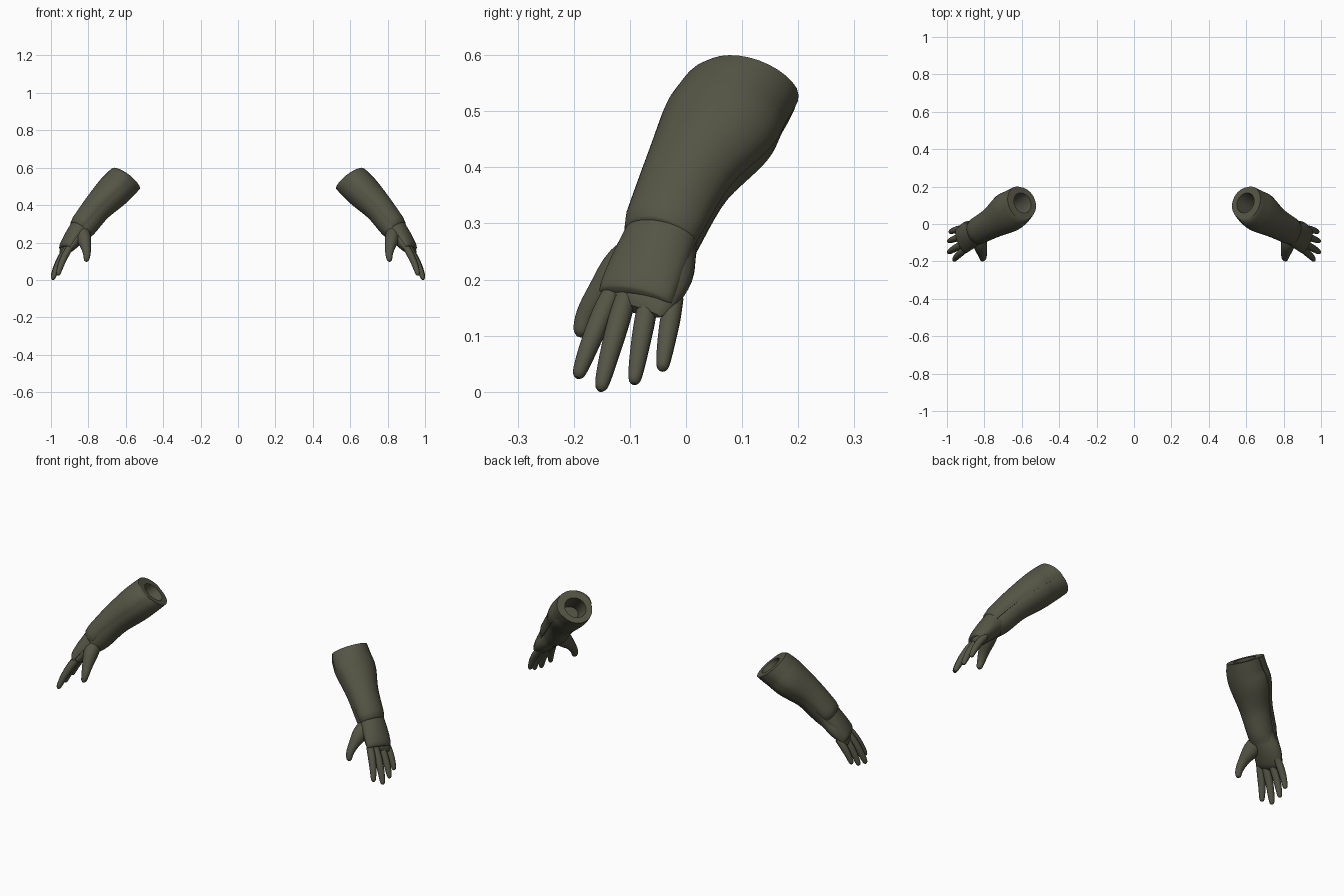
import bpy, bmesh, math
from mathutils import Vector

cube = bpy.data.objects.get("Cube")
if cube:
    bpy.data.objects.remove(cube)

olive = bpy.data.materials.new("dark olive")
olive.use_nodes = True
COLOUR = (0.09, 0.09, 0.06, 1)
olive.diffuse_color = COLOUR
olive.node_tree.nodes["Principled BSDF"].inputs["Base Color"].default_value = COLOUR

ACROSS = Vector((-0.36, -0.92, 0.14))   # from little finger towards index finger
MOUTH = Vector((0.57, -0.29, -0.77))    # direction into the sleeve opening


def spline(keys, steps):
    """Smooth list of (x, y, z, half width, half thickness) through the keys."""
    k = [Vector(p) for p in keys]
    k = [2 * k[0] - k[1]] + k + [2 * k[-1] - k[-2]]
    out = []
    for i in range(1, len(k) - 2):
        a, b, c, d = k[i - 1:i + 3]
        for s in range(steps):
            t = s / steps
            out.append(0.5 * (2 * b + (c - a) * t + (2 * a - 5 * b + 4 * c - d) * t * t
                              + (3 * b - a - 3 * c + d) * t ** 3))
    return out + [k[-2]]


def frames(stations, start=None):
    """Centre, across and outward axes, and half sizes at each station."""
    c = [Vector(s[:3]) for s in stations]
    out = []
    for i, s in enumerate(stations):
        d = (c[min(i + 1, len(c) - 1)] - c[max(i - 1, 0)]).normalized()
        if start and i < 4:
            d = start.lerp(d, i / 4).normalized()
        w = (ACROSS - d * ACROSS.dot(d)).normalized()
        out.append((c[i], w, w.cross(d), s[3], s[4]))
    return out


def point(frame, angle, grow=0.0):
    c, w, n, rw, rn = frame
    return c + w * math.sin(angle) * (rw + grow) + n * math.cos(angle) * (rn + grow)


def skin(name, rings, sharp=40):
    """Capped surface through equal rings, mirrored to the other arm."""
    bm = bmesh.new()
    rows = [[bm.verts.new(p) for p in ring] for ring in rings]
    for a, b in zip(rows, rows[1:]):
        for i in range(len(a)):
            j = (i + 1) % len(a)
            bm.faces.new((a[i], a[j], b[j], b[i]))
    bm.faces.new(rows[0][::-1])
    bm.faces.new(rows[-1])
    bmesh.ops.recalc_face_normals(bm, faces=bm.faces)
    mesh = bpy.data.meshes.new(name)
    bm.to_mesh(mesh)
    bm.free()
    mesh.materials.append(olive)
    obj = bpy.data.objects.new(name, mesh)
    bpy.context.collection.objects.link(obj)
    bpy.ops.object.select_all(action='DESELECT')
    obj.select_set(True)
    bpy.context.view_layer.objects.active = obj
    bpy.ops.object.shade_smooth_by_angle(angle=math.radians(sharp))
    obj.modifiers.new("other arm", 'MIRROR')


def tube(name, keys, steps=4, sides=20):
    turn = [2 * math.pi * i / sides for i in range(sides)]
    skin(name, [[point(f, a) for a in turn] for f in frames(spline(keys, steps))])


def plate(name, keys, spread, lift, start=None, steps=5, sides=18):
    """Raised curved guard over the outer face, with rounded borders."""
    rings = []
    stations = frames(spline(keys, steps), start)
    for k, f in enumerate(stations):
        half = math.radians(spread[0] + (spread[1] - spread[0]) * k / (len(stations) - 1))
        arc = [half * (2 * i / sides - 1) for i in range(sides + 1)]
        end = 0.4 if k == len(stations) - 1 else 1
        rings.append([point(f, a, lift * end * min(1, 0.3 + 3 * (1 - abs(a) / half))) for a in arc]
                     + [point(f, a, -0.016) for a in reversed(arc)])
    # tucked rounded lip at the lower end
    tip = stations[-1]
    step = (tip[0] - stations[-2][0]).normalized() * 0.004
    rings.append([p + step - (p - tip[0]) * 0.1 for p in rings[-1]])
    skin(name, rings, 50)


# Hollow sleeve: inside wall, rim, then the forearm narrowing into the wrist
forearm = [(0.596, 0.113, 0.538, 0.088, 0.088), (0.632, 0.084, 0.502, 0.099, 0.089),
           (0.675, 0.058, 0.459, 0.102, 0.087), (0.752, 0.006, 0.379, 0.078, 0.074)]
wrist = [(0.820, -0.034, 0.287, 0.065, 0.066), (0.850, -0.048, 0.245, 0.062, 0.052)]
turn = [2 * math.pi * i / 24 for i in range(24)]
outer = frames(spline(forearm + wrist, 5), MOUTH)
rim, deep = outer[0], outer[11]
inside = [[point(deep, a, -0.042) for a in turn], [point(rim, a, -0.032) for a in turn],
          [point(rim, a, -0.027) for a in turn]]
skin("sleeve", inside + [[point(f, a) for a in turn] for f in outer])

# Armoured outer layer of the forearm
plate("forearm_guard", forearm + [(0.844, -0.045, 0.270, 0.067, 0.060)], (100, 85), 0.009, MOUTH)

# Palm with a full heel, from inside the wrist to the webs between the fingers
hand = [(0.815, -0.026, 0.304, 0.056, 0.054), (0.846, -0.043, 0.258, 0.064, 0.053),
        (0.881, -0.057, 0.213, 0.073, 0.044), (0.909, -0.077, 0.174, 0.070, 0.032),
        (0.923, -0.088, 0.156, 0.063, 0.021), (0.930, -0.094, 0.147, 0.055, 0.010)]
tube("palm", hand)

# Guard over the back of the hand
back = [(0.838, -0.040, 0.276, 0.064, 0.054), (0.882, -0.066, 0.217, 0.070, 0.045),
        (0.918, -0.089, 0.166, 0.071, 0.033)]
plate("hand_guard", back, (85, 80), 0.006)


def finger(name, base, tip, r):
    a, b = Vector(base), Vector(tip)
    bend = Vector((0.004, 0, 0.004))
    keys = []
    for t, size, arch in ((0, 1, 0), (0.3, 1.08, 1), (0.6, 0.98, 1.2), (0.85, 0.8, 0.5),
                          (0.96, 0.6, 0), (1, 0.25, 0)):
        p = a.lerp(b, t) + bend * arch
        keys.append((*p, r * size, r * size))
    tube(name, keys, 3, 12)


finger("index_finger", (0.897, -0.131, 0.178), (0.964, -0.194, 0.025), 0.018)
finger("middle_finger", (0.908, -0.105, 0.175), (0.993, -0.153, 0.002), 0.0185)
finger("ring_finger", (0.914, -0.065, 0.170), (0.993, -0.093, 0.014), 0.0175)
finger("little_finger", (0.914, -0.021, 0.166), (0.985, -0.043, 0.038), 0.017)

# Thumb with a wide root blending into the palm
tube("thumb", [(0.838, -0.042, 0.274, 0.036, 0.040), (0.824, -0.106, 0.222, 0.042, 0.038),
               (0.813, -0.152, 0.174, 0.026, 0.027), (0.808, -0.177, 0.137, 0.019, 0.020),
               (0.810, -0.187, 0.108, 0.014, 0.014), (0.811, -0.190, 0.098, 0.005, 0.005)], 4, 16)
